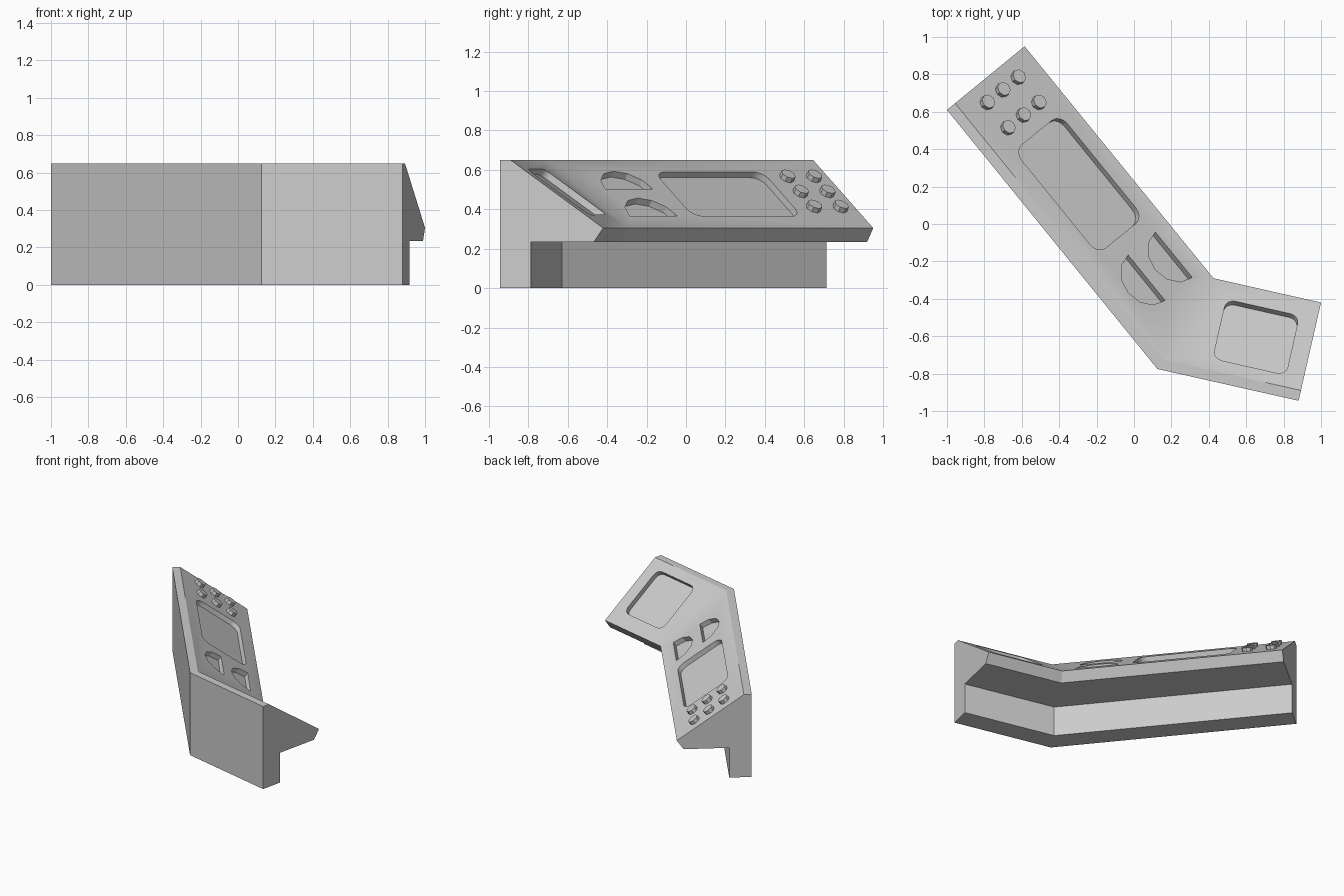
import bpy, bmesh, math
from mathutils import Vector, Matrix

if "Cube" in bpy.data.objects:
    bpy.data.objects.remove(bpy.data.objects["Cube"])

# Plan lines: wall side and panel lip side of the bent console
WALL = [Vector((-1, 0.61)), Vector((0.125, -0.775)), Vector((0.88, -0.945))]
LIP = [Vector((-0.585, 0.95)), Vector((0.425, -0.29)), Vector((1.0, -0.42))]
# Cross-section: fraction from wall to lip, height
PROFILE = [(0, 0), (0, 0.65), (0.105, 0.65), (1, 0.305), (0.91, 0.235), (0.3, 0.235), (0.3, 0)]


def station(i, t, z):
    return WALL[i].lerp(LIP[i], t).to_3d() + Vector((0, 0, z))


def finish(name, bm):
    bmesh.ops.recalc_face_normals(bm, faces=bm.faces)
    me = bpy.data.meshes.new(name)
    bm.to_mesh(me)
    bm.free()
    ob = bpy.data.objects.new(name, me)
    bpy.context.collection.objects.link(ob)
    return ob


def panel_frame(i, x, y):
    """Local frame on sloping panel i, at the point straight below (x, y)."""
    a, b, c = station(i, 0.105, 0.65), station(i + 1, 0.105, 0.65), station(i, 1, 0.305)
    u = (b - a).normalized()
    n = u.cross(c - a).normalized()
    if n.z < 0:
        n = -n
    v = n.cross(u)
    z = a.z - (n.x * (x - a.x) + n.y * (y - a.y)) / n.z
    m = Matrix((u, v, n)).transposed().to_4x4()
    m.translation = (x, y, z)
    return m


def prism(name, outline, low, high, frame):
    bm = bmesh.new()
    rings = [[bm.verts.new((x, y, z)) for x, y in outline] for z in (low, high)]
    bm.faces.new(rings[0])
    bm.faces.new(rings[1])
    k = len(outline)
    for j in range(k):
        q = (j + 1) % k
        bm.faces.new((rings[0][j], rings[0][q], rings[1][q], rings[1][j]))
    bm.transform(frame)
    return finish(name, bm)


def arc(cx, cy, r, start, end, steps):
    angles = [math.radians(start + (end - start) * s / steps) for s in range(steps + 1)]
    return [(cx + r * math.cos(a), cy + r * math.sin(a)) for a in angles]


def rounded_rect(w, h, r):
    pts = []
    for k, (sx, sy) in enumerate([(1, 1), (-1, 1), (-1, -1), (1, -1)]):
        pts += arc(sx * (w / 2 - r), sy * (h / 2 - r), r, 90 * k, 90 * k + 90, 4)
    return pts


# Console body: section swept through the three stations
bm = bmesh.new()
rows = [[bm.verts.new(station(i, t, z)) for t, z in PROFILE] for i in range(3)]
n = len(PROFILE)
for i in range(2):
    for j in range(n):
        k = (j + 1) % n
        bm.faces.new((rows[i][j], rows[i][k], rows[i + 1][k], rows[i + 1][j]))
bm.faces.new(rows[0])
bm.faces.new(rows[2])
body = finish("console_body", bm)

# Recesses: two screens and two half-round dials
half_round = arc(0, 0, 0.156, 180, 360, 6)
recesses = [
    ("main_screen_cutter", rounded_rect(0.71, 0.385, 0.065), 0, -0.295, 0.213),
    ("side_screen_cutter", rounded_rect(0.40, 0.40, 0.05), 1, 0.653, -0.605),
    ("upper_dial_cutter", half_round, 0, 0.2125, -0.165),
    ("lower_dial_cutter", half_round, 0, 0.0675, -0.2875),
]
bpy.context.view_layer.objects.active = body
body.select_set(True)
for name, outline, arm, x, y in recesses:
    cutter = prism(name, outline, -0.036, 0.05, panel_frame(arm, x, y))
    cutter.hide_render = True
    mod = body.modifiers.new(name, 'BOOLEAN')
    mod.operation = 'DIFFERENCE'
    mod.solver = 'EXACT'
    mod.object = cutter
    bpy.ops.object.modifier_apply(modifier=mod.name)
    bpy.data.objects.remove(cutter)
bpy.ops.object.shade_smooth_by_angle(angle=math.radians(25))

# Buttons: two rows of three
octagon = arc(0, 0, 0.039, 0, 315, 7)
for row in range(2):
    for col in range(3):
        x = -0.707 + 0.11 * row + 0.0825 * (col - 1)
        y = 0.713 - 0.135 * row + 0.0675 * (col - 1)
        prism(f"button_{row * 3 + col + 1}", octagon, -0.01, 0.028, panel_frame(0, x, y))
